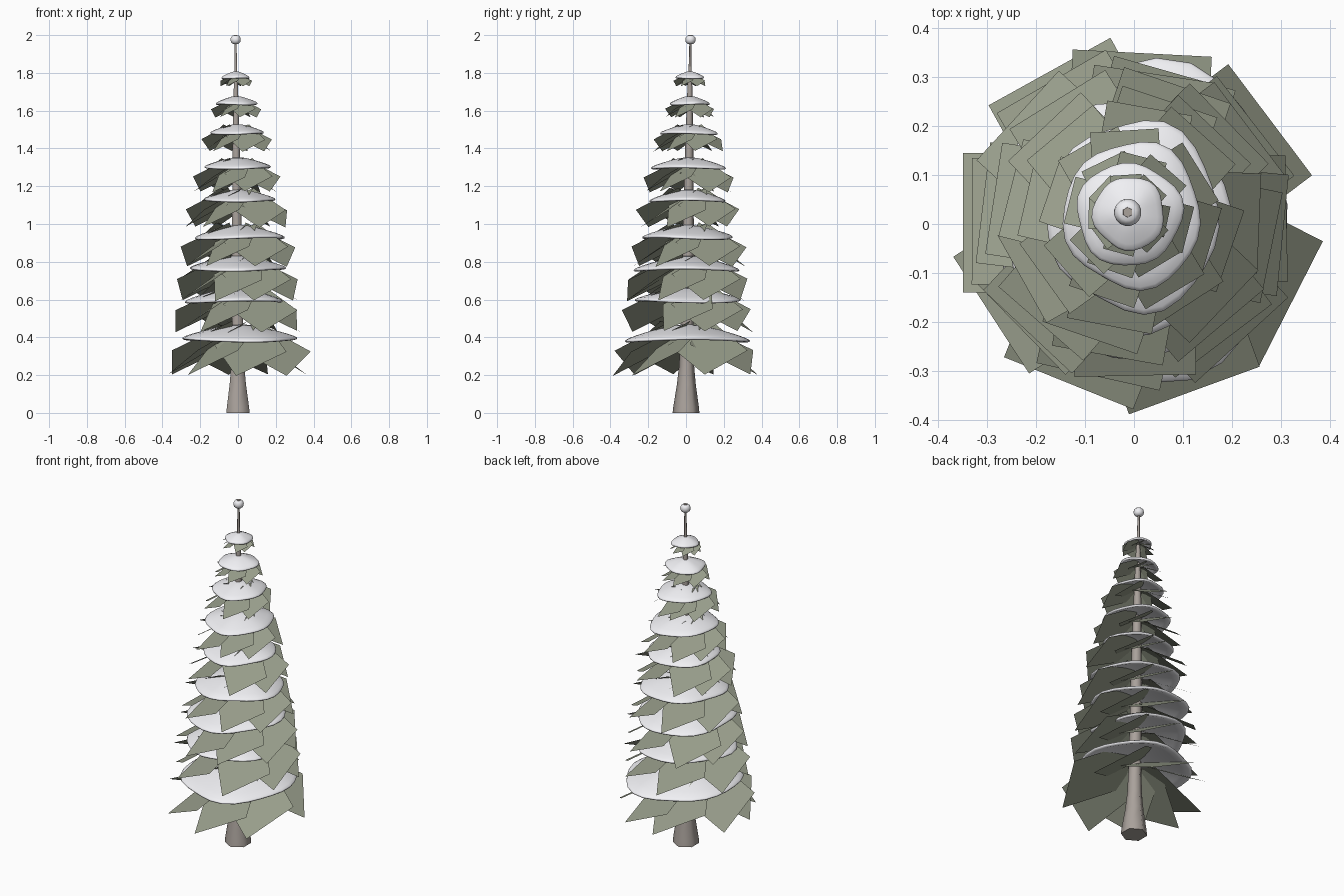
import bpy, bmesh, math, random
from mathutils import Vector

if "Cube" in bpy.data.objects:
    bpy.data.objects.remove(bpy.data.objects["Cube"])

random.seed(4)


def material(name, rgb):
    m = bpy.data.materials.new(name)
    m.diffuse_color = (*rgb, 1)
    m.use_nodes = True
    m.node_tree.nodes["Principled BSDF"].inputs["Base Color"].default_value = m.diffuse_color
    return m


BARK = material("bark", (0.40, 0.36, 0.33))
NEEDLE = material("needles", (0.31, 0.335, 0.255))
SNOW = material("snow", (0.88, 0.88, 0.91))


def finish(name, bm, mat, smooth=None):
    me = bpy.data.meshes.new(name)
    bm.to_mesh(me)
    bm.free()
    ob = bpy.data.objects.new(name, me)
    bpy.context.collection.objects.link(ob)
    me.materials.append(mat)
    if smooth:
        bpy.context.view_layer.objects.active = ob
        ob.select_set(True)
        bpy.ops.object.shade_smooth_by_angle(angle=math.radians(smooth))
        ob.select_set(False)
    return ob


def axis(z):
    # the trunk leans very slightly towards the back left
    return Vector((-0.013 * z / 2, 0.024 * z / 2, z))


def lathe(bm, profile, sides, wobble=lambda a: 1.0, lean=True):
    """Revolve (radius, z) points; a radius of 0 closes with a pole."""
    rings = []
    for r, z in profile:
        c = axis(z) if lean else Vector((0, 0, z))
        if r == 0:
            rings.append([bm.verts.new(c)])
            continue
        angles = [math.tau * (i + 0.5) / sides for i in range(sides)]
        rings.append([bm.verts.new(c + Vector((math.cos(a), math.sin(a), 0)) * r * wobble(a))
                      for a in angles])
    for lo, hi in zip(rings, rings[1:]):
        for i in range(sides):
            j = (i + 1) % sides
            q = [lo[i % len(lo)], lo[j % len(lo)], hi[j % len(hi)], hi[i % len(hi)]]
            bm.faces.new(list(dict.fromkeys(q)))
    bmesh.ops.recalc_face_normals(bm, faces=bm.faces)


# trunk with flared foot and thin spire
bm = bmesh.new()
lathe(bm, [(0, 0), (0.071, 0), (0.068, 0.03), (0.050, 0.15), (0.040, 0.25), (0.035, 0.40),
           (0.031, 0.9), (0.022, 1.4), (0.013, 1.72), (0.008, 1.82), (0.006, 1.95),
           (0.012, 1.985), (0.010, 2.0), (0, 2.0)], 6)
finish("trunk", bm, BARK, 70)

# tiers: card reach, lowest card z, snow rim z, snow radius in x and y, snow centre x
TIERS = [
    (0.355, 0.200, 0.395, 0.305, 0.325, 0.010),
    (0.322, 0.430, 0.600, 0.255, 0.280, -0.015),
    (0.310, 0.595, 0.768, 0.255, 0.280, -0.012),
    (0.287, 0.775, 0.935, 0.235, 0.238, 0.005),
    (0.255, 0.985, 1.132, 0.190, 0.200, 0.002),
    (0.220, 1.170, 1.305, 0.175, 0.195, 0.000),
    (0.175, 1.385, 1.487, 0.140, 0.150, -0.003),
    (0.122, 1.565, 1.642, 0.108, 0.105, -0.010),
    (0.080, 1.730, 1.780, 0.073, 0.075, -0.010),
]
AZIMUTHS = [37, 87, 119, 180, 213, 248, 290, 333]

for n, (reach, low, rim, rx, ry, cx) in enumerate(TIERS, 1):
    # drooping needle cards, each rolled like a propeller blade
    half, rise = reach * 0.40, reach * 0.18
    bm = bmesh.new()
    for k, deg in enumerate(AZIMUTHS):
        if n > 1:
            deg = 37 + 45 * k + random.uniform(-12, 12)
        a = math.radians(deg)
        out = Vector((math.cos(a), math.sin(a), 0))
        side = Vector((-out.y, out.x, 0))
        far = reach * random.uniform(0.97, 1.03)
        c = axis(low)
        quad = []
        for r, s in ((0.08 * reach, -1), (far, -1), (far, 1), (0.08 * reach, 1)):
            z = rise + (reach - r) * 0.49 + s * rise
            quad.append(bm.verts.new(c + out * r + side * half * s + Vector((0, 0, z))))
        bm.faces.new(quad)
    finish(f"branch_cards_{n}", bm, NEEDLE)

    # wavy domed snow shell resting on the branches
    p, q = random.uniform(0, 6), random.uniform(0, 6)
    h = 0.20 * rx + 0.014
    t = 0.012 + 0.03 * rx
    wave = lambda a: 1 + 0.03 * math.sin(3 * a + p) + 0.03 * math.sin(5 * a + q)
    shape = [(0, h), (0.25, 0.9 * h), (0.55, 0.6 * h), (0.82, 0.27 * h), (0.95, 0.07 * h),
             (0.99, -0.12 * t), (1.0, -0.35 * t), (0.99, -0.6 * t), (0.95, -0.75 * t),
             (0.82, 0.27 * h - t), (0.55, 0.6 * h - t), (0.25, 0.9 * h - t), (0, h - t)]
    bm = bmesh.new()
    centre = Vector((cx, axis(rim).y, rim))
    lathe(bm, shape, 28, wave, False)
    for v in bm.verts:
        a = math.atan2(v.co.y, v.co.x)
        sag = (v.co.x ** 2 + v.co.y ** 2) * rx * 0.025 * math.sin(2 * a + q)
        v.co = centre + Vector((v.co.x * rx, v.co.y * ry, v.co.z + sag))
    finish(f"snow_layer_{n}", bm, SNOW, 80)

# snow ball around the tip
bm = bmesh.new()
lathe(bm, [(0, 1.952), (0.015, 1.954), (0.025, 1.963), (0.028, 1.976), (0.025, 1.989),
           (0.017, 1.997), (0, 1.997)], 16)
finish("tip_snow", bm, SNOW, 60)
